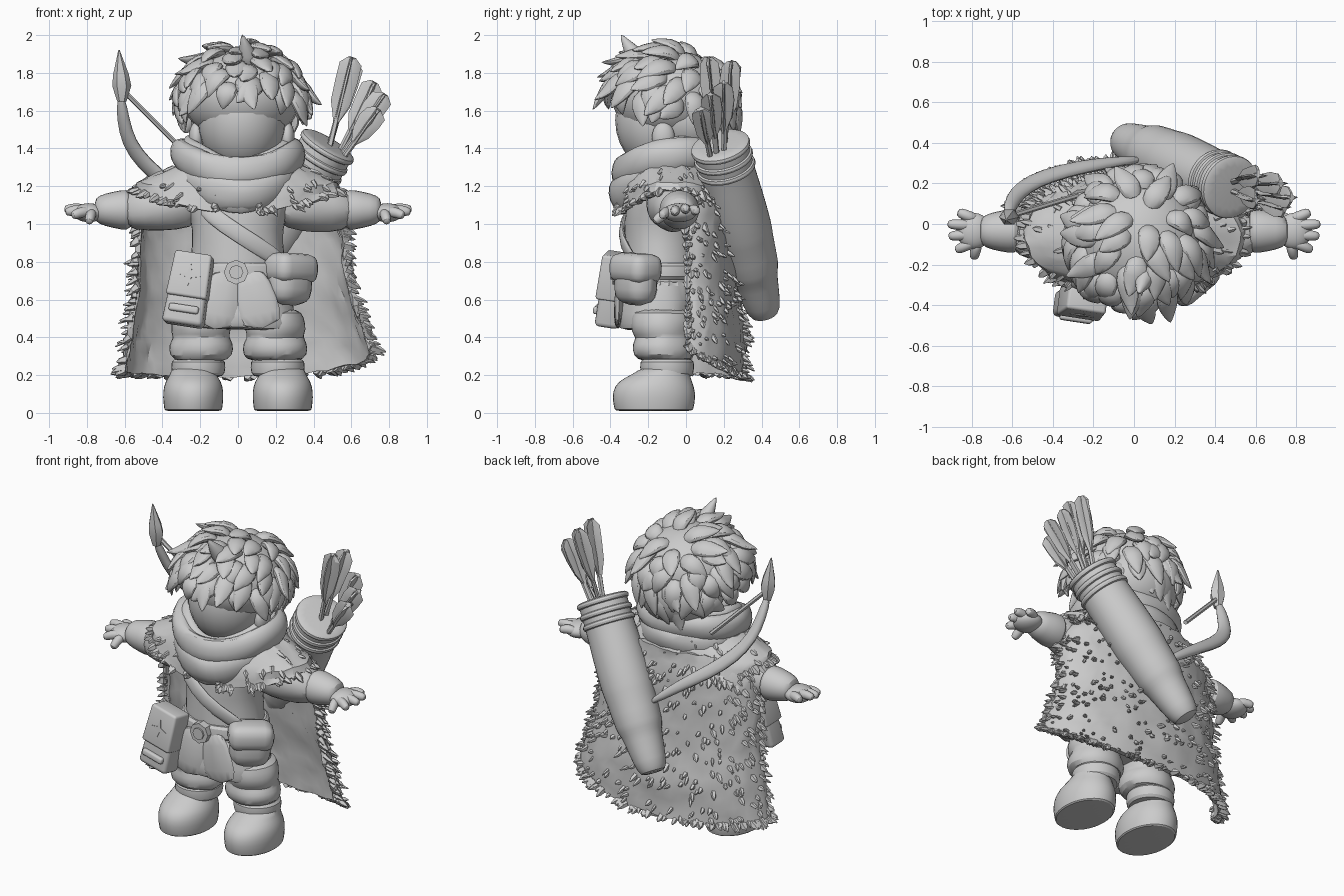
import bpy, bmesh, math, random
from mathutils import Vector as V, Matrix, Euler

random.seed(4)
if "Cube" in bpy.data.objects:
    bpy.data.objects.remove(bpy.data.objects["Cube"])

grey = bpy.data.materials.new("clay_grey")
grey.use_nodes = True
grey.diffuse_color = (0.6, 0.6, 0.6, 1)
grey.node_tree.nodes["Principled BSDF"].inputs["Base Color"].default_value = (0.6, 0.6, 0.6, 1)
parts = []


def finish(bm, name, sub=0, jitter=0, thick=0, bevel=0):
    for v in bm.verts:
        v.co += V([random.uniform(-jitter, jitter) for _ in range(3)])
    bmesh.ops.recalc_face_normals(bm, faces=bm.faces)
    me = bpy.data.meshes.new(name)
    bm.to_mesh(me)
    bm.free()
    me.materials.append(grey)
    ob = bpy.data.objects.new(name, me)
    bpy.context.collection.objects.link(ob)
    if thick:
        ob.modifiers.new("thickness", 'SOLIDIFY').thickness = thick
    if bevel:
        m = ob.modifiers.new("bevel", 'BEVEL')
        m.width, m.segments = bevel, 3
    if sub:
        m = ob.modifiers.new("smooth", 'SUBSURF')
        m.levels = m.render_levels = sub
    parts.append(ob)


def tube(bm, pts, sizes, sides=12, up=(0, 0, 1), axis=None, closed=False):
    """Sweep an ellipse (side radius, up radius) along a path."""
    pts, n, rings = [V(p) for p in pts], len(pts), []
    for i, p in enumerate(pts):
        a, b = sizes[i % len(sizes)]
        if closed:
            t = pts[(i + 1) % n] - pts[i - 1]
        else:
            t = pts[min(i + 1, n - 1)] - pts[max(i - 1, 0)]
        t = V(axis) if axis else t
        side = t.cross(V(up)).normalized()
        top = side.cross(t).normalized()
        rings.append([bm.verts.new(p + side * a * math.cos(k * math.tau / sides)
                                   + top * b * math.sin(k * math.tau / sides)) for k in range(sides)])
    for i in range(n if closed else n - 1):
        r, q = rings[i], rings[(i + 1) % n]
        for k in range(sides):
            j = (k + 1) % sides
            bm.faces.new((r[k], r[j], q[j], q[k]))
    if not closed:
        bm.faces.new(rings[0])
        bm.faces.new(rings[-1])


def sweep(name, pts, sizes, sub=1, jitter=0, **kw):
    bm = bmesh.new()
    tube(bm, pts, sizes, **kw)
    finish(bm, name, sub, jitter)


def column(name, rows, x=0, **kw):
    """Upright form from rows of (z, centre y, half width, half depth)."""
    sweep(name, [(x, r[1], r[0]) for r in rows], [r[2:] for r in rows],
          up=(0, -1, 0), axis=(0, 0, 1), **kw)


def ball(name, loc, scale):
    bm = bmesh.new()
    bmesh.ops.create_uvsphere(bm, u_segments=24, v_segments=14, radius=1,
                              matrix=Matrix.LocRotScale(V(loc), None, V(scale)))
    finish(bm, name)


def box(name, loc, rot, size, bevel=0.02, offset=(0, 0, 0), taper=1):
    bm = bmesh.new()
    bmesh.ops.create_cube(bm, size=1)
    for v in bm.verts:
        if v.co.z > 0:
            v.co.x *= taper
            v.co.y *= taper
        v.co = V([c * s for c, s in zip(v.co, size)]) + V(offset)
    bm.transform(Matrix.LocRotScale(V(loc), Euler(rot), None))
    finish(bm, name, bevel=bevel)


# Head, face and ears
ball("face", (.02, -.13, 1.55), (.235, .245, .28))
ball("hair_cap", (.02, -.08, 1.67), (.31, .31, .25))
ball("hair_back", (.02, .02, 1.56), (.27, .25, .23))
for s, n in ((1, "left"), (-1, "right")):
    ball(n + "_ear", (.02 + s * .24, -.12, 1.46), (.04, .06, .08))

# Chunky hair tufts flow away from the crown
hair = bmesh.new()
centre, radii, crown = V((.02, -.08, 1.66)), V((.31, .32, .26)), V((.1, .45, 1)).normalized()
count = 120
for i in range(count):
    z = 1 - 1.6 * (i + .5) / count
    a = i * 2.39996
    d = V((math.cos(a) * math.sqrt(1 - z * z), math.sin(a) * math.sqrt(1 - z * z), z))
    if z < -.1 - .42 * d.y:
        continue
    p = centre + V([x * y for x, y in zip(d, radii)])
    f = (d * crown.dot(d) - crown).normalized()
    f = (f + d.cross(f) * random.uniform(-.8, .8)).normalized()
    ln, lift = random.uniform(.15, .25), random.uniform(.0, .09)
    tube(hair, [p - d * .03, p + f * ln * .3 + d * .025, p + f * ln * .65 + d * .02,
                p + f * ln + d * (lift - .03)],
         [(.045, .03), (.075, .04), (.06, .03), (.003, .003)], sides=6, up=d)
tube(hair, [(.06, -.22, 1.83), (.05, -.28, 1.9), (.02, -.35, 2.01)],
     [(.08, .08), (.06, .06), (.003, .003)], sides=6, up=(0, 1, 0))
finish(hair, "hair_tufts", 1)

# Scarf folds
for name, rx, ry, zf, zs, zb, a, b in (("scarf_upper", .31, .255, 1.27, 1.37, 1.38, .06, .095),
                                       ("scarf_lower", .29, .26, 1.15, 1.27, 1.27, .065, .1),
                                       ("scarf_inner", .26, .21, 1.3, 1.42, 1.44, .05, .05)):
    ring = []
    for k in range(20):
        t = k * math.tau / 20
        c = math.cos(t)
        ring.append((rx * math.sin(t), -.09 - ry * c, zs + (max(c, 0) ** 2) * (zf - zs) + max(-c, 0) * (zb - zs)))
    sweep(name, ring, [(a, b)], sides=8, closed=True, jitter=.014)
sweep("scarf_point", [(-.2, -.29, 1.17), (-.1, -.34, 1.14), (.02, -.36, 1.12), (.12, -.33, 1.15), (.22, -.28, 1.19)],
      [(.03, .05), (.04, .075), (.04, .085), (.04, .075), (.03, .05)], sides=8)

# Torso, tunic skirt, belt, strap
column("torso", [(.62, -.13, .27, .21), (.75, -.13, .26, .21), (.9, -.13, .24, .2), (1.03, -.13, .25, .2),
                 (1.15, -.11, .31, .21), (1.28, -.09, .26, .18)], sides=20, jitter=.008)
column("tunic_skirt", [(.44, -.15, .29, .2), (.46, -.15, .31, .22), (.58, -.14, .29, .22),
                       (.78, -.13, .26, .2)], sides=28, jitter=.012)
for s, n in ((1, "left"), (-1, "right")):
    sweep(n + "_skirt_flap", [(s * .06, -.34, .76), (s * .1, -.355, .6), (s * .13, -.36, .44)],
          [(.08, .02), (.11, .025), (.13, .02)], up=(0, -1, 0), jitter=.008)
column("belt", [(.7, -.13, .27, .22), (.71, -.13, .285, .235), (.79, -.13, .28, .23), (.8, -.13, .26, .21)], sides=24)
sweep("buckle", [(-.01, -.34, .745), (-.01, -.39, .745)], [(.065, .065)], sub=0, sides=8)
sweep("buckle_boss", [(-.01, -.38, .745), (-.01, -.4, .745)], [(.038, .038)], sub=0, sides=8)
sweep("chest_strap", [(-.2, -.28, 1.1), (-.08, -.34, 1.0), (.08, -.345, .9), (.25, -.26, .79)],
      [(.05, .018)], up=(0, -1, 0), sides=8)

# Satchel and hip pouch
sat = ((-.26, -.385, .65), (-.15, .15, -.15))
box("satchel", *sat, (.22, .13, .38), .025, taper=.85)
box("satchel_flap", *sat, (.22, .145, .24), .015, (0, -.005, .075), .9)
box("satchel_band", *sat, (.16, .15, .04), .012, (0, -.01, -.11))
star = bmesh.new()
verts = []
for k in range(8):
    r = .06 if k % 2 == 0 else .018
    verts.append(star.verts.new((r * math.sin(k * math.pi / 4), -.078, .07 + r * math.cos(k * math.pi / 4))))
star.faces.new(verts)
star.transform(Matrix.LocRotScale(V(sat[0]), Euler(sat[1]), None))
finish(star, "satchel_ornament", thick=.009)
pouch = ((.275, -.265, .7), (0, .05, .7))
box("hip_pouch", *pouch, (.25, .18, .26), .085)
box("hip_pouch_flap", *pouch, (.27, .2, .16), .06, (0, -.005, .065))

for s, n in ((1, "left"), (-1, "right")):
    # Legs and boots
    column(n + "_trouser", [(.56, -.13, .13, .15), (.5, -.13, .16, .16), (.43, -.13, .165, .165),
                            (.4, -.12, .145, .145), (.37, -.12, .175, .17), (.3, -.12, .175, .165),
                            (.27, -.11, .13, .13)], x=s * .195, jitter=.008, sides=16)
    column(n + "_boot_cuff", [(.19, -.1, .12, .12), (.2, -.1, .145, .145), (.28, -.1, .15, .15),
                              (.29, -.1, .12, .12)], x=s * .21, sides=16)
    column(n + "_boot", [(.01, -.17, .15, .205), (.012, -.17, .155, .21), (.05, -.17, .16, .22),
                         (.11, -.17, .165, .225), (.17, -.165, .15, .2), (.205, -.13, .12, .15),
                         (.25, -.1, .12, .13)], x=s * .237, sides=18)
    # Arms, cuffs and hands
    sweep(n + "_sleeve", [(s * .2, -.1, 1.12), (s * .35, -.09, 1.09), (s * .48, -.06, 1.08), (s * .62, -.04, 1.07)],
          [(.13, .13), (.13, .135), (.12, .125), (.1, .1)], jitter=.012)
    sweep(n + "_cuff", [(s * x, -.035, 1.075) for x in (.56, .58, .66, .74, .76)],
          [(.08, .08), (.118, .118), (.105, .1), (.085, .08), (.05, .05)])
    ball(n + "_palm", (s * .79, -.035, 1.06), (.085, .09, .05))
    hand = bmesh.new()
    for y0, tip in ((.02, (.87, .06, 1.07)), (-.01, (.92, 0, 1.08)), (-.05, (.915, -.06, 1.065)),
                    (-.08, (.88, -.13, 1.045)), (-.08, (.79, -.17, 1.01))):
        b, e = V((s * .77, y0, 1.06)), V((s * tip[0], tip[1], tip[2]))
        tube(hand, [b, b.lerp(e, .5) + V((0, 0, .015)), b.lerp(e, .9), e],
             [(.03, .03), (.03, .032), (.027, .028), (.014, .014)], sides=8)
    finish(hand, n + "_fingers", 1)


def fur_sheet(name, rows, limit, nu, nv, warp, narrow, tufts, rim):
    """Draped sheet from rows of (z, width, centre y, back depth, front depth), with fur."""
    def at(u, v):
        f = min(v, .9999) * (len(rows) - 1)
        i = int(f)
        z, w, yc, db, df = [a + (b - a) * (f - i) for a, b in zip(rows[i], rows[i + 1])]
        t = u * math.radians(limit)
        c = math.cos(t)
        x = w * math.sin(t) * (1 - narrow * v * (u < 0))
        return V((x, yc + c * (db if c > 0 else df), z + warp(u, t) * v * v))
    bm = bmesh.new()
    g = [[bm.verts.new(at(i / nu * 2 - 1, j / nv)) for i in range(nu + 1)] for j in range(nv + 1)]
    for j in range(nv):
        for i in range(nu):
            bm.faces.new((g[j][i], g[j][i + 1], g[j + 1][i + 1], g[j + 1][i]))
    finish(bm, name, 0, .008, .03)
    fur = bmesh.new()
    for k in range(tufts + rim):
        u, v = random.uniform(-1, 1), random.uniform(.1, 1)
        if k >= tufts:
            if k % 2:
                v = 1
            else:
                u = math.copysign(1, u)
        t = u * math.radians(limit)
        n = V((math.sin(t), math.cos(t), random.uniform(-.6, .1)))
        p, r = at(u, v), random.uniform(.01, .019)
        if k >= tufts:
            r *= 1.4
        tip = p + n * random.uniform(.02, .045) + V((random.uniform(-.02, .02), 0, -.01))
        tube(fur, [p - n * .015, p.lerp(tip, .5), tip], [(r, r), (r * .8, r * .7), (.003, .003)],
             sides=5, up=(.1, .2, 1))
    finish(fur, name + "_fur")


# Fur cape and shoulder mantle
fur_sheet("cape", [(1.24, .42, -.03, .26, .2), (1.1, .54, 0, .25, .1), (.9, .58, .01, .25, .1),
                   (.65, .6, .02, .26, .1), (.42, .66, .02, .3, .1), (.19, .72, .02, .3, .1)], 96, 36, 20,
          lambda u, t: .17 * max(u, 0) ** 2 + .03 * max(-u, 0), .14, 380, 170)
fur_sheet("mantle", [(1.34, .27, -.08, .24, .18), (1.26, .42, -.08, .27, .24), (1.17, .53, -.07, .29, .27),
                     (1.06, .55, -.06, .3, .3)], 168, 40, 6,
          lambda u, t: .12 * math.sin(t) ** 2, 0, 50, 150)

# Quiver with stepped sleeves, rim bands and hollow mouth
low, top = V((-.04, .41, .55)), V((.48, .18, 1.42))
axis = top - low
sweep("quiver", [low + axis * t for t in (-.04, -.02, .1, .22, .23, .44, .45, .7, .84, .99, 1, .99, .8)],
      [(r, r) for r in (.06, .09, .11, .125, .145, .152, .162, .158, .148, .152, .14, .125, .12)],
      axis=axis, sides=18)
for k, t in enumerate((.86, .92, .985)):
    sweep(f"quiver_band_{k + 1}", [low + axis * (t + d) for d in (-.024, -.016, .016, .024)],
          [(.135, .135), (.164, .164), (.164, .164), (.135, .135)], axis=axis, sides=18)

# Arrows with crossed feathers
arrows = bmesh.new()
for b, e in (((.46, .17, 1.3), (.6, .12, 1.87)), ((.45, .2, 1.3), (.61, .24, 1.85)),
             ((.5, .17, 1.3), (.77, .13, 1.68)), ((.5, .2, 1.3), (.72, .2, 1.74)),
             ((.52, .14, 1.3), (.74, .08, 1.6))):
    b, e = V(b), V(e)
    tube(arrows, [b, e], [(.015, .015)], sides=6, up=(0, 1, 0))
    for flip in (False, True):
        vane = [(.012, .01), (.05, .011), (.062, .011), (.058, .011), (.025, .01)]
        tube(arrows, [b.lerp(e, t) for t in (.42, .6, .8, .96, 1.02)],
             [w[::-1] if flip else w for w in vane], sides=6, up=(0, 1, 0))
finish(arrows, "arrows", 0, .004)

# Bow with pointed tip and string
sweep("bow_limb", [(-.62, .04, 1.68), (-.61, .09, 1.56), (-.58, .15, 1.43), (-.5, .21, 1.32),
                   (-.36, .26, 1.2), (-.15, .3, 1.06), (.05, .32, .9)],
      [(.025, .025), (.03, .038), (.03, .045), (.03, .05), (.03, .05), (.03, .04), (.02, .02)],
      sides=8, up=(.5, -.5, .5))
sweep("bow_tip", [(-.615, .04, 1.65), (-.615, .035, 1.73), (-.62, .03, 1.79), (-.63, .02, 1.92)],
      [(.025, .025), (.05, .042), (.042, .037), (.004, .004)], sub=0, sides=6, up=(0, -1, 0))
sweep("bow_string", [(-.61, .04, 1.71), (-.28, .14, 1.38)], [(.014, .014)], sub=0, sides=6)

# Apply modifiers and shade
bpy.ops.object.select_all(action='DESELECT')
for ob in parts:
    ob.select_set(True)
bpy.context.view_layer.objects.active = parts[0]
bpy.ops.object.convert(target='MESH')
bpy.ops.object.shade_smooth_by_angle(angle=math.radians(30))
